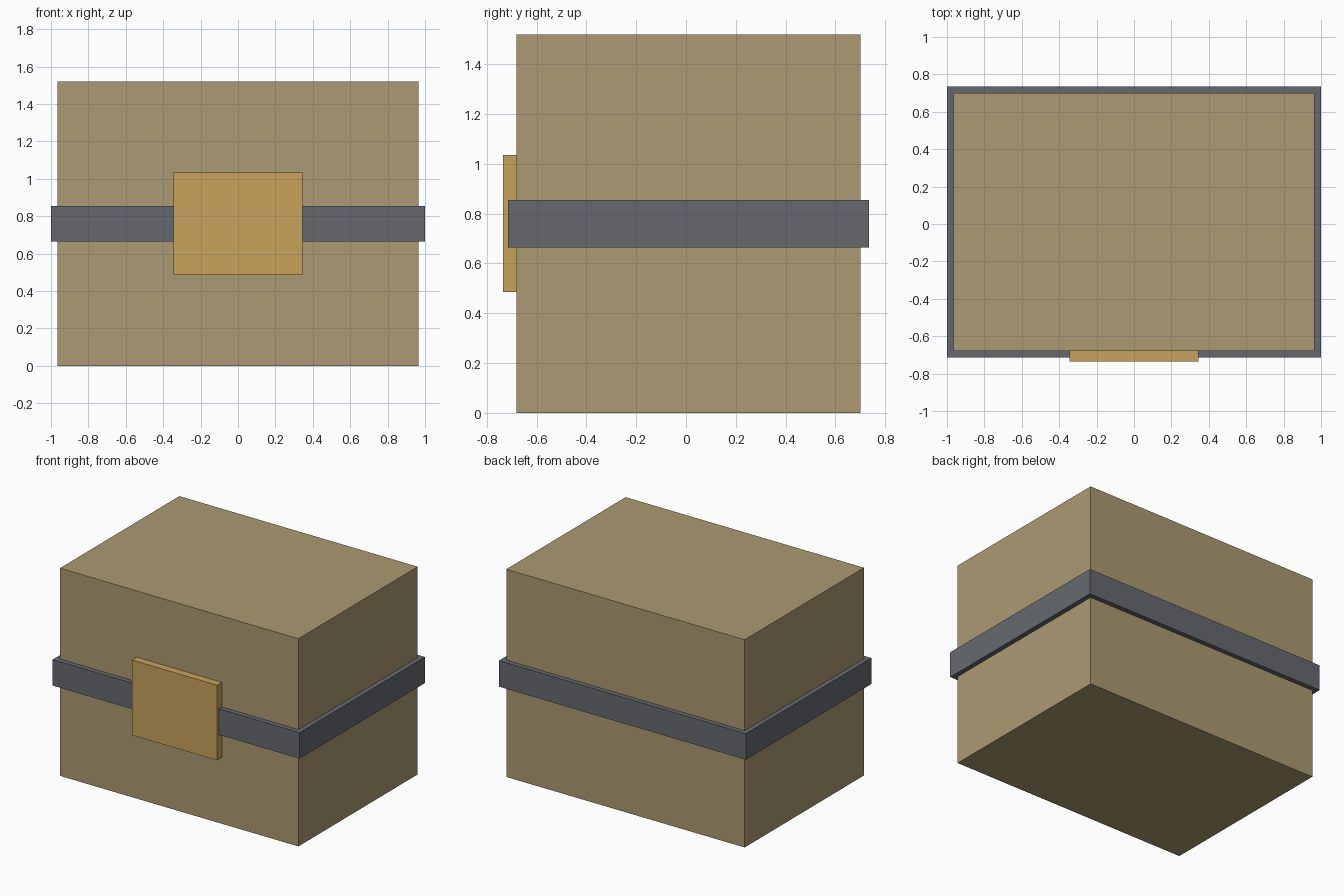
import bpy
from mathutils import Vector

cube = bpy.data.objects.get("Cube")
if cube:
    bpy.data.objects.remove(cube, do_unlink=True)


def material(name, rgb):
    mat = bpy.data.materials.new(name)
    mat.use_nodes = True
    colour = (*rgb, 1.0)
    mat.diffuse_color = colour
    mat.node_tree.nodes["Principled BSDF"].inputs["Base Color"].default_value = colour
    return mat


def box(name, low, high, mat):
    """Box spanning two opposite corners, with its size applied to the mesh."""
    low, high = Vector(low), Vector(high)
    bpy.ops.mesh.primitive_cube_add(size=1, location=(low + high) / 2)
    obj = bpy.context.object
    obj.name = name
    obj.scale = high - low
    bpy.ops.object.transform_apply(location=False, rotation=False, scale=True)
    obj.data.materials.append(mat)
    return obj


tan = material("tan_card", (0.407, 0.323, 0.168))
grey = material("slate_grey", (0.133, 0.141, 0.162))
gold = material("gold", (0.578, 0.361, 0.107))

# Main box
box("box_body", (-0.965, -0.68, 0), (0.965, 0.70, 1.52), tan)

# Strap wrapped round the middle
box("strap", (-1, -0.715, 0.665), (1, 0.735, 0.855), grey)

# Plate on the front, over the strap
box("front_plate", (-0.345, -0.735, 0.485), (0.345, -0.67, 1.035), gold)
